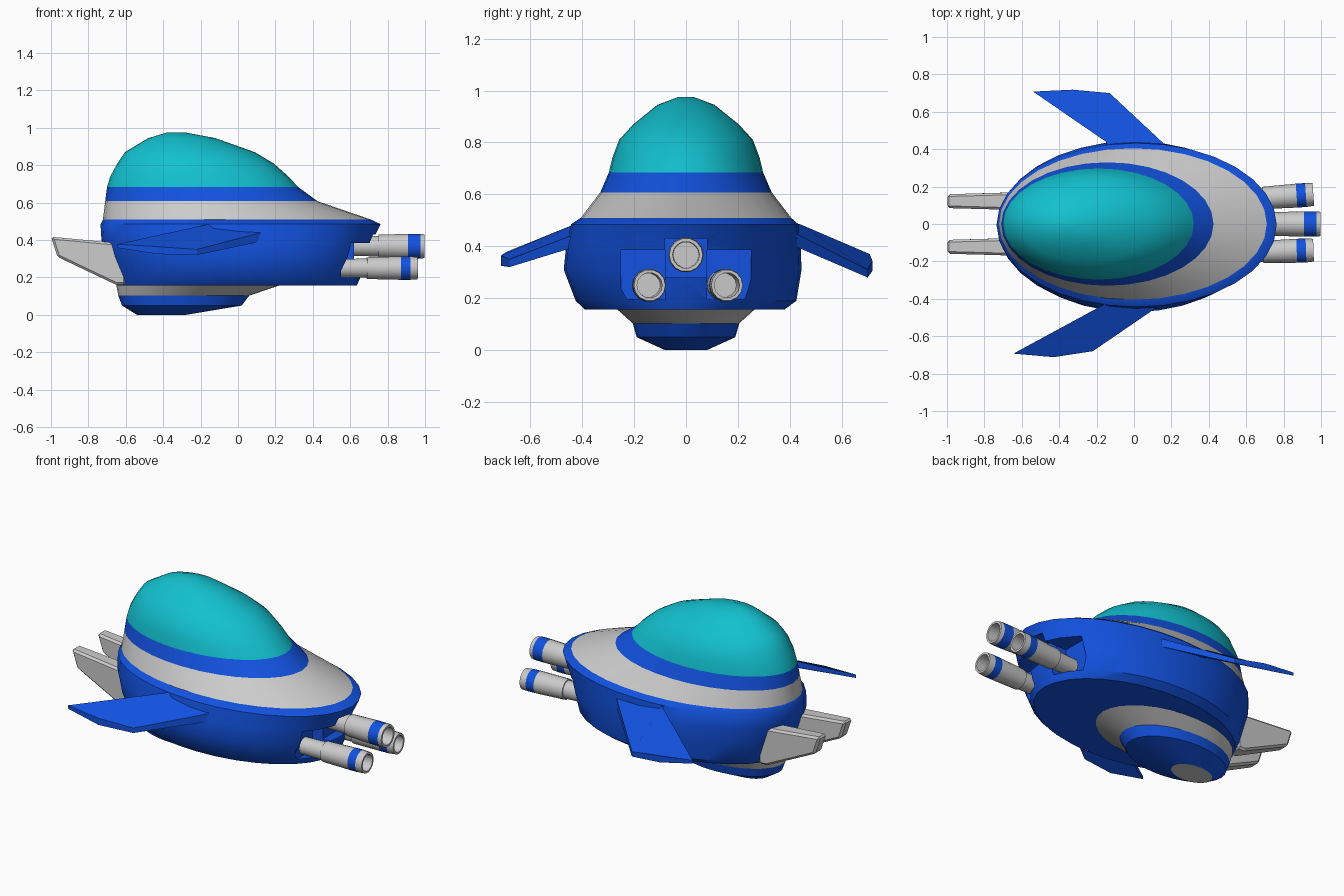
import bpy, bmesh, math
from mathutils import Vector, Matrix

if "Cube" in bpy.data.objects:
    bpy.data.objects.remove(bpy.data.objects["Cube"])


def material(name, rgb):
    m = bpy.data.materials.new(name)
    m.diffuse_color = (*rgb, 1)
    m.use_nodes = True
    m.node_tree.nodes["Principled BSDF"].inputs["Base Color"].default_value = m.diffuse_color
    return m


BLUE = material("blue_paint", (0.006, 0.085, 0.75))
CYAN = material("cyan_glass", (0.006, 0.53, 0.62))


def finish(name, bm, mat=None, smooth=True, angle=35, recalc=True):
    if recalc:
        bmesh.ops.recalc_face_normals(bm, faces=bm.faces)
    me = bpy.data.meshes.new(name)
    bm.to_mesh(me)
    bm.free()
    if smooth:
        for p in me.polygons:
            p.use_smooth = True
        me.set_sharp_from_angle(angle=math.radians(angle))
    ob = bpy.data.objects.new(name, me)
    bpy.context.collection.objects.link(ob)
    if mat:
        me.materials.append(mat)
    return ob


def loft(name, rings, mat=None, cap_start=False, cap_end=False, angle=35):
    """Skin a list of equally long closed rings (wound so faces point outward)."""
    bm = bmesh.new()
    vs = [[bm.verts.new(p) for p in r] for r in rings]
    n = len(vs[0])
    for a, b in zip(vs, vs[1:]):
        for i in range(n):
            j = (i + 1) % n
            bm.faces.new((a[i], a[j], b[j], b[i]))
    if cap_start:
        bm.faces.new(vs[0][::-1])
    if cap_end:
        bm.faces.new(vs[-1])
    return finish(name, bm, mat, angle=angle, recalc=False)


def oval(z, x0, x1, ry, yc=0.0, n=32):
    cx, rx = (x0 + x1) / 2, (x1 - x0) / 2
    return [(cx + rx * math.cos(2 * math.pi * i / n),
             yc + ry * math.sin(2 * math.pi * i / n), z) for i in range(n)]


def body(name, levels, mat=None, **kw):
    return loft(name, [oval(*l) for l in levels], mat, **kw)


def box(name, lo, hi):
    bm = bmesh.new()
    bmesh.ops.create_cube(bm, size=1)
    for v in bm.verts:
        v.co = [lo[k] if v.co[k] < 0 else hi[k] for k in range(3)]
    return finish(name, bm, BLUE, smooth=False)


# Belly pod
body("belly_disc", [(0, -0.54, -0.28, 0.08), (0.001, -0.54, -0.28, 0.08)], cap_start=True)
body("belly_pod", [(0, -0.54, -0.28, 0.08), (0.05, -0.62, 0.02, 0.19),
                   (0.103, -0.64, 0.06, 0.205)], BLUE)
body("belly_ring", [(0.103, -0.64, 0.06, 0.205), (0.157, -0.65, 0.22, 0.265)])

# Main hull
hull = body("hull", [(0.157, -0.65, 0.635, 0.385, -0.005), (0.19, -0.66, 0.65, 0.425),
                     (0.31, -0.70, 0.69, 0.458, -0.013), (0.40, -0.73, 0.72, 0.452, -0.01),
                     (0.485, -0.735, 0.763, 0.438, -0.005), (0.51, -0.722, 0.71, 0.405)],
            BLUE, cap_start=True, cap_end=True)

# Recesses for the guns at the +x end
cutters = [box("recess_cutter_left", (0.55, 0.08, 0.195), (1.0, 0.25, 0.385)),
           box("recess_cutter_right", (0.55, -0.25, 0.195), (1.0, -0.08, 0.385)),
           box("recess_cutter_middle", (0.62, -0.0801, 0.28), (1.0, 0.0801, 0.43))]
for c in cutters:
    c.hide_render = True
    c.hide_set(True)
    mod = hull.modifiers.new(c.name, "BOOLEAN")
    mod.operation = "DIFFERENCE"
    mod.solver = "EXACT"
    mod.object = c

# Upper deck, canopy frame and canopy
body("upper_deck", [(0.51, -0.722, 0.71, 0.405), (0.608, -0.71, 0.425, 0.33)])
body("canopy_frame", [(0.608, -0.71, 0.425, 0.33), (0.685, -0.70, 0.32, 0.297)], BLUE)
body("canopy", [(0.685, -0.70, 0.32, 0.297), (0.74, -0.683, 0.27, 0.284),
                (0.81, -0.645, 0.19, 0.258), (0.87, -0.605, 0.09, 0.203),
                (0.945, -0.48, -0.12, 0.11), (0.975, -0.38, -0.28, 0.03)],
     CYAN, cap_end=True, angle=60)


# Guns: grey barrel, blue band, hollow muzzle
def tube(name, profile, base, yaw, mat=None, cap=False, n=14):
    rot = Matrix.Rotation(math.radians(yaw), 3, "Z")
    rings = [[Vector(base) + rot @ Vector((x, r * math.cos(2 * math.pi * i / n),
                                           r * math.sin(2 * math.pi * i / n)))
              for i in range(n)] for x, r in profile]
    loft(name, rings, mat, cap_end=cap)


def gun(name, base, yaw, step, band, band_end, tip, r):
    tube(name + "_barrel", [(0, r * 0.78), (step, r * 0.82), (step, r * 0.93), (band, r)],
         base, yaw)
    tube(name + "_band", [(band, r), (band_end, r)], base, yaw, BLUE)
    tube(name + "_muzzle", [(band_end, r), (tip, r * 0.95), (tip, r * 0.76),
                            (tip - 0.14, r * 0.72)], base, yaw, cap=True)


gun("gun_left", (0.53, 0.128, 0.25), 4, 0.16, 0.34, 0.39, 0.43, 0.064)
gun("gun_right", (0.53, -0.155, 0.25), 2, 0.16, 0.34, 0.39, 0.43, 0.064)
gun("gun_middle", (0.60, 0, 0.367), 0, 0.15, 0.31, 0.375, 0.397, 0.068)


# Wings: thin slabs from a five-point top outline
def wing(name, pts, thick):
    bm = bmesh.new()
    top = [bm.verts.new(p) for p in pts]
    low = [bm.verts.new((x, y, z - t)) for (x, y, z), t in zip(pts, thick)]
    bm.faces.new(top)
    bm.faces.new(low[::-1])
    n = len(pts)
    for i in range(n):
        j = (i + 1) % n
        bm.faces.new((top[j], top[i], low[i], low[j]))
    finish(name, bm, BLUE, smooth=False)


THICK = (0.05, 0.03, 0.04, 0.02, 0.05, 0.05)
wing("wing_left", [(0.17, 0.42, 0.45), (-0.13, 0.70, 0.31), (-0.33, 0.718, 0.345),
                   (-0.54, 0.708, 0.37), (-0.15, 0.44, 0.485), (-0.12, 0.36, 0.50)], THICK)
wing("wing_right", [(0.16, -0.42, 0.45), (-0.22, -0.68, 0.35), (-0.43, -0.712, 0.365),
                    (-0.645, -0.693, 0.378), (-0.16, -0.43, 0.485), (-0.10, -0.36, 0.50)], THICK)

# Tail fins at the -x end
for name, y in (("tail_fin_left", 0.122), ("tail_fin_right", -0.122)):
    side = [(-1.0, 0.418, 0.037), (-0.60, 0.38, 0.048), (-0.60, 0.16, 0.048),
            (-0.65, 0.16, 0.048), (-0.965, 0.31, 0.037)]
    bm = bmesh.new()
    a = [bm.verts.new((x, y - w, z)) for x, z, w in side]
    b = [bm.verts.new((x, y + w, z)) for x, z, w in side]
    bm.faces.new(a)
    bm.faces.new(b[::-1])
    for i in range(5):
        j = (i + 1) % 5
        bm.faces.new((a[j], a[i], b[i], b[j]))
    fin = finish(name, bm, smooth=False)
    bev = fin.modifiers.new("edge_bevel", "BEVEL")
    bev.width = 0.012
    bev.segments = 1
